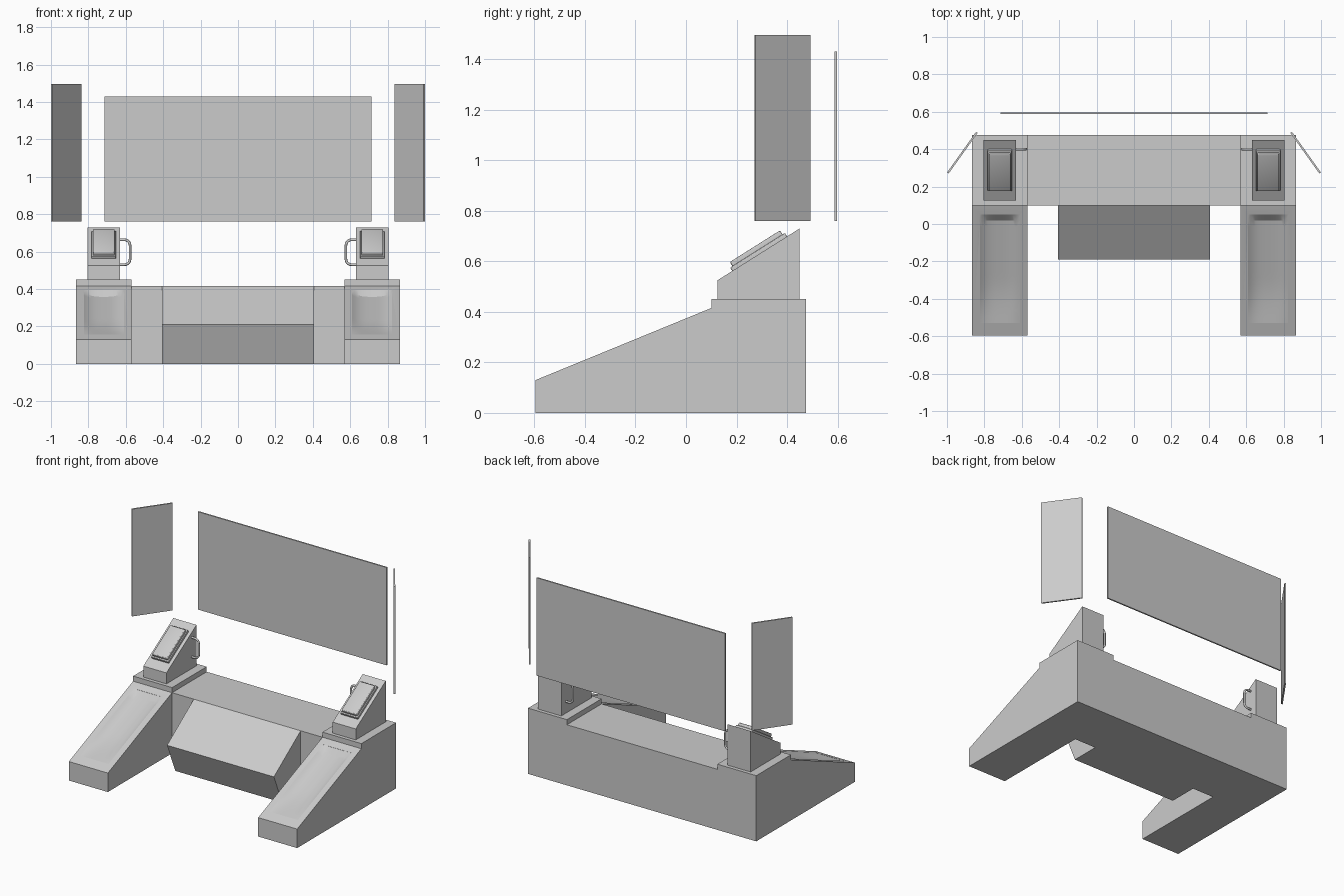
import bpy, bmesh
from math import atan2, cos, sin, pi, radians
from mathutils import Matrix, Vector

if "Cube" in bpy.data.objects:
    bpy.data.objects.remove(bpy.data.objects["Cube"])


def finish(name, bm, smooth=False):
    bmesh.ops.recalc_face_normals(bm, faces=bm.faces)
    me = bpy.data.meshes.new(name)
    bm.to_mesh(me)
    bm.free()
    ob = bpy.data.objects.new(name, me)
    bpy.context.collection.objects.link(ob)
    if smooth:
        activate(ob)
        bpy.ops.object.shade_smooth_by_angle(angle=radians(25))
    return ob


def activate(ob):
    bpy.ops.object.select_all(action='DESELECT')
    ob.select_set(True)
    bpy.context.view_layer.objects.active = ob


def loft(name, rings, smooth=False):
    """Closed skin over equally sized rings, capped at both ends."""
    bm = bmesh.new()
    rows = [[bm.verts.new(p) for p in r] for r in rings]
    n = len(rows[0])
    for a, b in zip(rows, rows[1:]):
        for i in range(n):
            j = (i + 1) % n
            bm.faces.new((a[i], a[j], b[j], b[i]))
    bm.faces.new(rows[0])
    bm.faces.new(rows[-1])
    return finish(name, bm, smooth)


def prism(name, x0, x1, profile):
    """Extrude a (y, z) profile along x."""
    return loft(name, [[(x, y, z) for y, z in profile] for x in (x0, x1)])


def box(name, size, matrix, bevel=0):
    bm = bmesh.new()
    bmesh.ops.create_cube(bm, size=1)
    bmesh.ops.scale(bm, vec=size, verts=bm.verts)
    if bevel:
        bmesh.ops.bevel(bm, geom=bm.edges[:], offset=bevel, segments=3,
                        profile=0.5, affect='EDGES')
    bmesh.ops.transform(bm, matrix=matrix, verts=bm.verts)
    return finish(name, bm, bool(bevel))


# Central bench and its folded front
prism("center_bench", -0.57, 0.57, [(0.10, 0), (0.475, 0), (0.475, 0.415), (0.10, 0.415)])
prism("center_front", -0.405, 0.405, [(0.10, 0), (0.10, 0.415), (-0.19, 0.21), (-0.10, 0)])

# Back screen
box("back_screen", (1.43, 0.01, 0.67), Matrix.Translation((0, 0.592, 1.095)))

SLOPE = (0.415 - 0.13) / 0.695
TILT = atan2(0.205, 0.325)

for side, s in (("left", -1), ("right", 1)):
    # Sloping arm
    arm = prism(side + "_arm", s * 0.57, s * 0.865,
                [(-0.595, 0), (-0.595, 0.13), (0.10, 0.415), (0.10, 0.45),
                 (0.475, 0.45), (0.475, 0)])

    # Shallow scooped tray cut into the arm slope
    rings = []
    stations = [(-0.53 + 0.55 * i / 16, 0.107, 0.001 + 0.023 * sin(pi / 2 * min(1, i / 7)))
                for i in range(17)] + [(0.05, 0.107, 0.001)]
    for y, hw, depth in stations:
        z = 0.13 + (y + 0.595) * SLOPE
        ring = [(s * 0.7175 + hw * t, y, z - depth * (1 - abs(t) ** 3))
                for t in [k / 8 for k in range(-8, 9)]]
        ring += [(s * 0.7175 + hw, y, z + 0.03), (s * 0.7175 - hw, y, z + 0.03)]
        rings.append(ring)
    cutter = loft(side + "_tray_cutter", rings)
    mod = arm.modifiers.new("tray", 'BOOLEAN')
    mod.object = cutter
    mod.operation = 'DIFFERENCE'
    mod.solver = 'EXACT'
    activate(arm)
    bpy.ops.object.modifier_apply(modifier=mod.name)
    bpy.data.objects.remove(cutter)
    activate(arm)
    bpy.ops.object.shade_smooth_by_angle(angle=radians(20))

    # Wedge pedestal
    prism(side + "_pedestal", s * 0.63, s * 0.805,
          [(0.125, 0.45), (0.125, 0.525), (0.45, 0.73), (0.45, 0.45)])

    # Tilted device: base plate and rounded lid
    frame = (Matrix.Translation((s * 0.7175, 0.2915, 0.63))
             @ Matrix.Rotation(TILT, 4, 'X'))
    box(side + "_device_base", (0.13, 0.256, 0.03),
        frame @ Matrix.Translation((0, 0, 0.001)), 0.004)
    box(side + "_device_lid", (0.116, 0.235, 0.04),
        frame @ Matrix.Translation((0, 0, 0.015)), 0.007)

    # Bent side handle
    path = [(0.635, 0.53)]
    for cz, a0 in ((0.56, -90), (0.633, -180)):
        for k in range(7):
            a = radians(a0 - 15 * k)
            path.append((0.607 + 0.03 * cos(a), cz + 0.03 * sin(a)))
    path.append((0.635, 0.663))
    cu = bpy.data.curves.new(side + "_handle", 'CURVE')
    cu.dimensions = '3D'
    cu.bevel_depth = 0.007
    cu.bevel_resolution = 2
    cu.use_fill_caps = True
    sp = cu.splines.new('POLY')
    sp.points.add(len(path) - 1)
    for p, (x, z) in zip(sp.points, path):
        p.co = (s * x, 0.40, z, 1)
    bpy.context.collection.objects.link(bpy.data.objects.new(side + "_handle", cu))

    # Angled side screen
    a, b = Vector((s * 0.84, 0.49, 0)), Vector((s * 0.995, 0.273, 0))
    d = b - a
    mid = (a + b) / 2
    box(side + "_screen", (d.length, 0.01, 0.735),
        Matrix.Translation((mid.x, mid.y, 1.1275)) @ Matrix.Rotation(atan2(d.y, d.x), 4, 'Z'))
